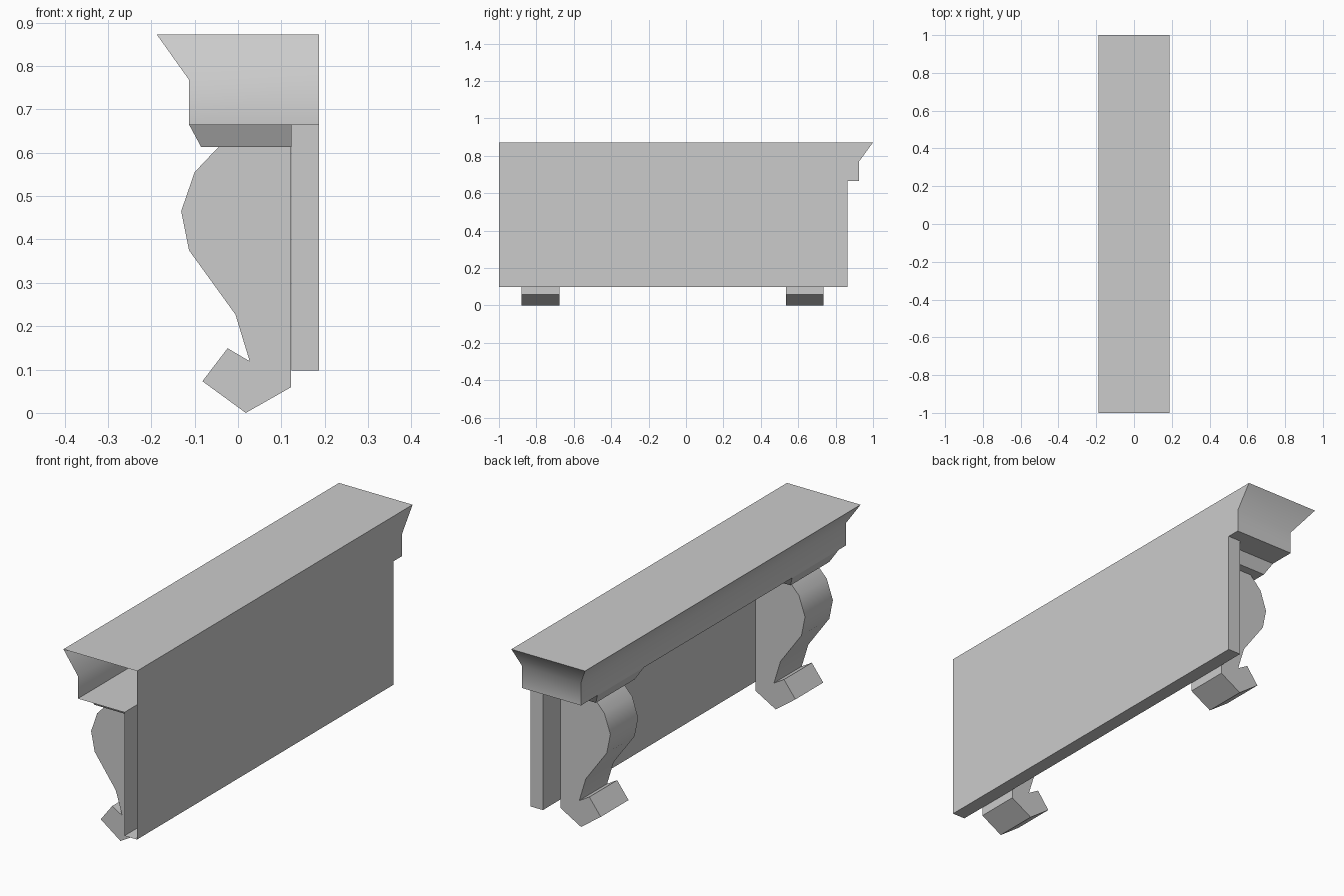
import bpy
import bmesh
import math

cube = bpy.data.objects.get("Cube")
if cube:
    bpy.data.objects.remove(cube, do_unlink=True)

grey = bpy.data.materials.new("plain_grey")
grey.use_nodes = True
COLOUR = (0.6, 0.6, 0.6, 1.0)
grey.diffuse_color = COLOUR
grey.node_tree.nodes["Principled BSDF"].inputs["Base Color"].default_value = COLOUR

BACK, WALL, OPEN_END = 0.187, 0.123, -1.0
BOTTOM, SOFFIT, CAP_BASE = 0.098, 0.665, 0.613


def finish(bm, name):
    """Turn a bmesh into a named object, smooth over gentle edges only."""
    bmesh.ops.recalc_face_normals(bm, faces=bm.faces)
    mesh = bpy.data.meshes.new(name)
    bm.to_mesh(mesh)
    bm.free()
    mesh.materials.append(grey)
    mesh.shade_smooth()
    mesh.set_sharp_from_angle(angle=math.radians(40))
    obj = bpy.data.objects.new(name, mesh)
    bpy.context.collection.objects.link(obj)
    return obj


def shelf():
    """Board and mitred moulding in one shell, left open at the near end."""
    # Each level: side position x, height z, far end y
    levels = [(WALL, BOTTOM, 0.863), (WALL, SOFFIT, 0.863),
              (-0.113, SOFFIT, 0.924), (-0.113, 0.768, 0.924),
              (-BACK, 0.872, 1.0)]
    bm = bmesh.new()
    rows = [[bm.verts.new(p) for p in ((x, OPEN_END, z), (x, y, z),
                                       (BACK, y, z), (BACK, OPEN_END, z))]
            for x, z, y in levels]
    for low, high in zip(rows, rows[1:]):
        for i in range(2):
            bm.faces.new((low[i], high[i], high[i + 1], low[i + 1]))
    # Bottom and top
    bm.faces.new(rows[0])
    bm.faces.new(rows[-1][::-1])
    # Flat back, one outline following the stepped end
    bm.faces.new([rows[0][3], rows[0][2], rows[1][2], rows[2][2],
                  rows[3][2], rows[4][2], rows[4][3]])
    # The two corners on the open edge that bound no face are not needed
    bmesh.ops.delete(bm, geom=[v for v in bm.verts if not v.link_faces],
                     context='VERTS')
    return finish(bm, "shelf_and_backboard")


def bracket(name, y0, y1):
    """Scrolled bracket: a side profile extruded along the shelf."""
    back = WALL - 0.001
    profile = [(back, CAP_BASE), (-0.045, CAP_BASE), (-0.10, 0.555),
               (-0.131, 0.465), (-0.113, 0.375), (-0.006, 0.227),
               (0.027, 0.119), (-0.024, 0.149), (-0.082, 0.073),
               (0.018, 0.0), (back, 0.059)]
    bm = bmesh.new()
    face = bm.faces.new([bm.verts.new((x, y0, z)) for x, z in profile])
    out = bmesh.ops.extrude_face_region(bm, geom=[face])
    moved = [g for g in out["geom"] if isinstance(g, bmesh.types.BMVert)]
    bmesh.ops.translate(bm, verts=moved, vec=(0, y1 - y0, 0))
    return finish(bm, name)


def bracket_cap(name, y0, y1):
    """Flared cap between bracket and shelf, open where it touches them."""
    bm = bmesh.new()
    rings = []
    for x, z, grow in ((-0.085, CAP_BASE, 0.04), (-0.113, SOFFIT, 0.068)):
        a, b = y0 - grow, y1 + grow
        rings.append([bm.verts.new(p) for p in ((WALL, a, z), (x, a, z),
                                                (x, b, z), (WALL, b, z))])
    low, high = rings
    bm.faces.new(low[::-1])
    for i in range(3):
        bm.faces.new((low[i], low[i + 1], high[i + 1], high[i]))
    return finish(bm, name)


shelf()
for side, centre in (("near", -0.778), ("far", 0.635)):
    y0, y1 = centre - 0.101, centre + 0.101
    bracket(side + "_bracket", y0, y1)
    bracket_cap(side + "_bracket_cap", y0, y1)
